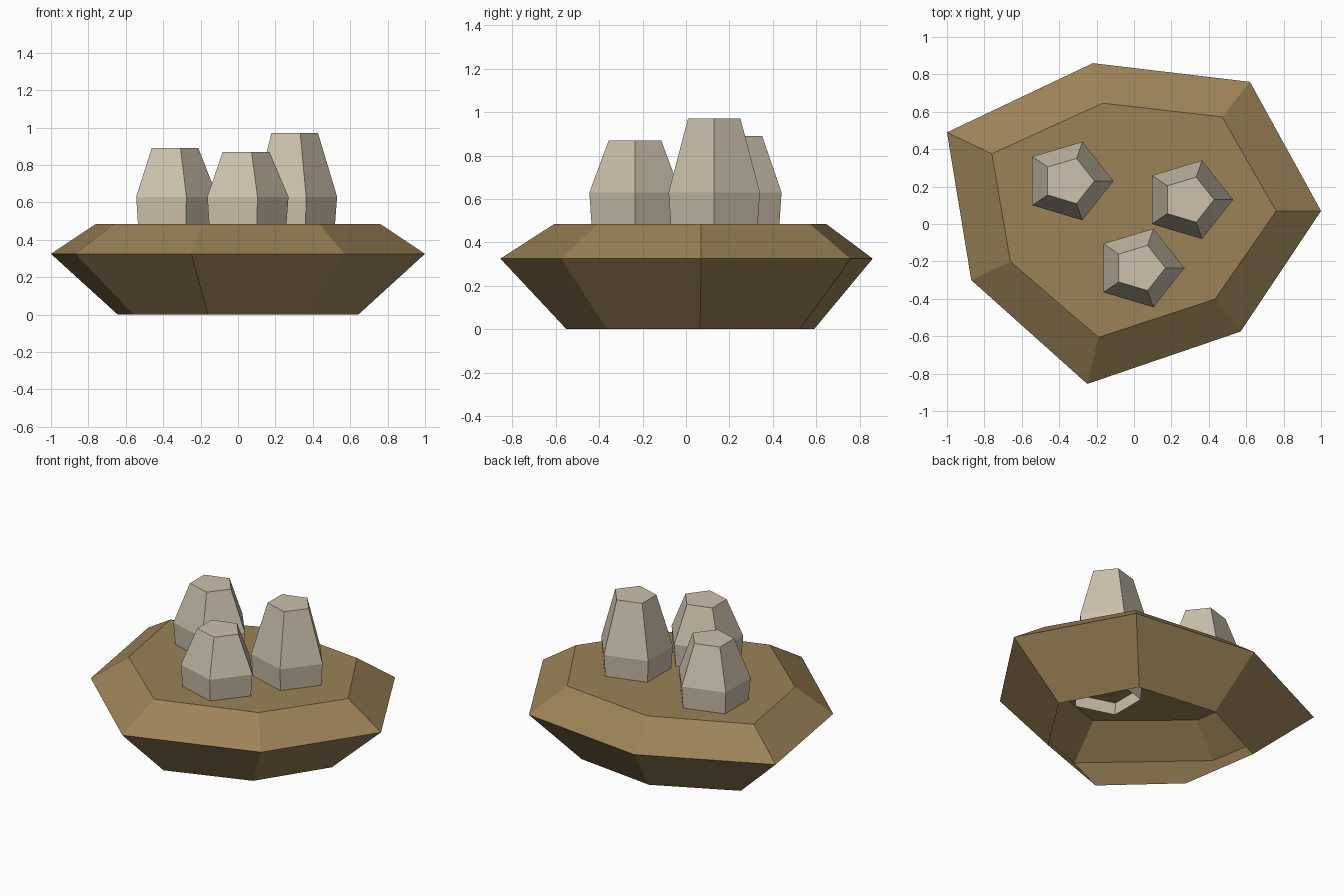
import bpy
import bmesh
from math import cos, sin, tau

if "Cube" in bpy.data.objects:
    bpy.data.objects.remove(bpy.data.objects["Cube"], do_unlink=True)


def make_material(name, colour):
    mat = bpy.data.materials.new(name)
    mat.use_nodes = True
    mat.diffuse_color = (*colour, 1)
    mat.node_tree.nodes["Principled BSDF"].inputs["Base Color"].default_value = (*colour, 1)
    return mat


def make_shell(name, rings, mat):
    """Join rings of points from bottom to top; cap the top, leave the bottom open."""
    bm = bmesh.new()
    loops = [[bm.verts.new(p) for p in ring] for ring in rings]
    for low, high in zip(loops, loops[1:]):
        for i in range(len(low)):
            j = (i + 1) % len(low)
            bm.faces.new((low[i], low[j], high[j], high[i]))
    bm.faces.new(loops[-1])
    mesh = bpy.data.meshes.new(name)
    bm.to_mesh(mesh)
    bm.free()
    mesh.materials.append(mat)
    obj = bpy.data.objects.new(name, mesh)
    bpy.context.collection.objects.link(obj)
    return obj


earth = make_material("earth brown", (0.328, 0.223, 0.095))
stone = make_material("pale stone", (0.60, 0.53, 0.41))

# Earth mound: an uneven seven-sided outline, narrower at the foot and the top
outline = [(1, 0.07), (0.62, 0.76), (-0.22, 0.86), (-1, 0.49),
           (-0.87, -0.3), (-0.25, -0.855), (0.57, -0.575)]
levels = [(0, 0.643, 0.665), (0.325, 1, 1), (0.485, 0.76, 0.73)]
make_shell("earth_mound", [
    [(x * sx, y * sy + (0.018 if sx < 1 else 0), z) for x, y in outline]
    for z, sx, sy in levels], earth)


# Stones: five-sided tapered columns sunk into the mound
def make_stone(name, cx, cy, height):
    rings = []
    for z, scale in [(0.40, 0.925), (0.63, 1), (height, 0.575)]:
        rings.append([(cx + 0.24 * scale * cos(tau * i / 5),
                       cy + 0.221 * scale * sin(tau * i / 5), z) for i in range(5)])
    make_shell(name, rings, stone)


make_stone("left_stone", 0.29, 0.13, 0.97)
make_stone("right_stone", -0.35, 0.23, 0.89)
make_stone("front_stone", 0.03, -0.235, 0.87)
